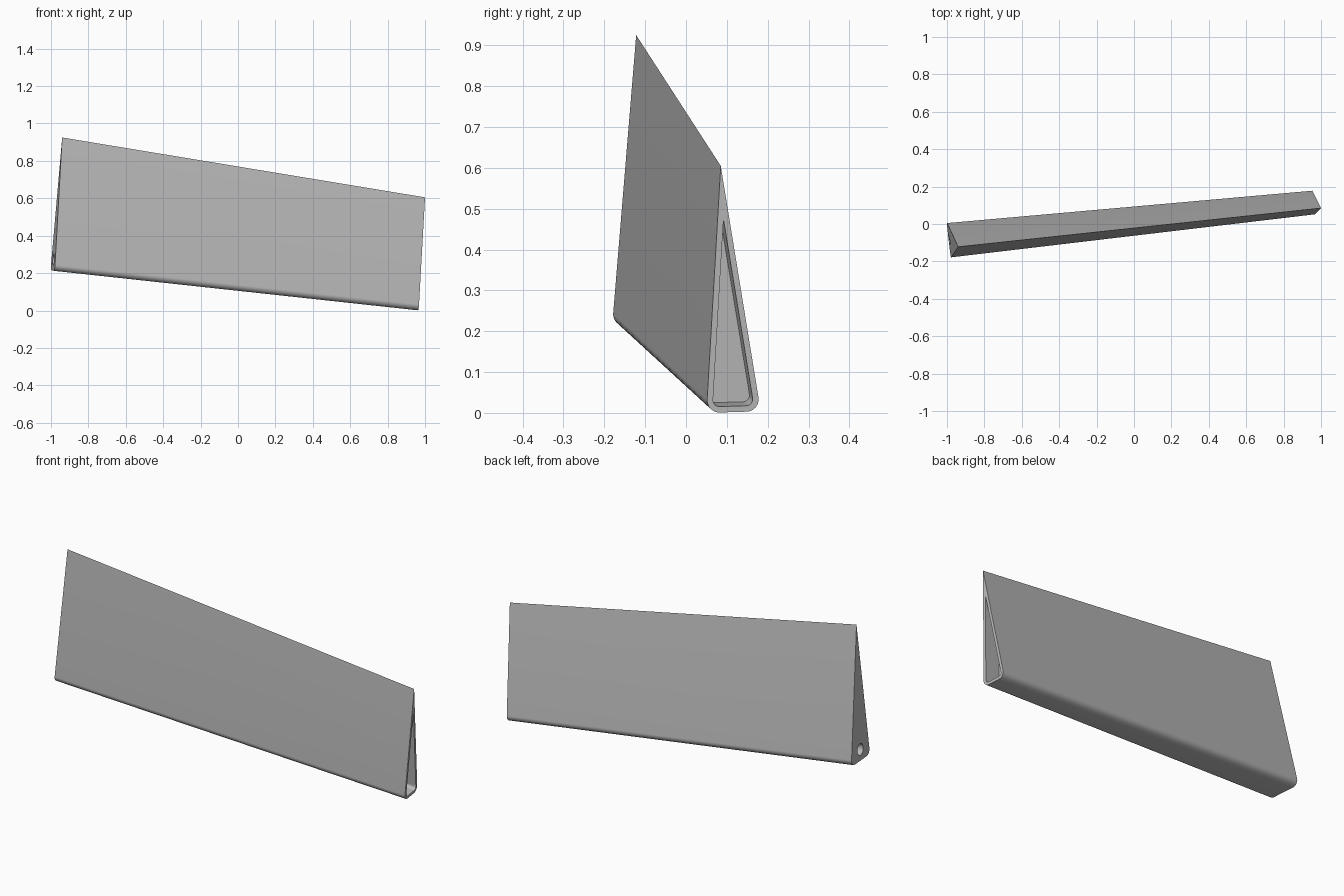
import bpy, bmesh
from mathutils import Vector

default = bpy.data.objects.get("Cube")
if default:
    bpy.data.objects.remove(default, do_unlink=True)

# Single grey material
grey = bpy.data.materials.new("plain grey")
grey.use_nodes = True
colour = (0.5, 0.5, 0.5, 1)
grey.diffuse_color = colour
grey.node_tree.nodes["Principled BSDF"].inputs["Base Color"].default_value = colour

# Corners of each end section: apex, front bottom, back bottom
tall_end = [Vector(p) for p in ((-0.94, -0.122, 0.925), (-0.98, -0.181, 0.211), (-1.002, 0.011, 0.217))]
short_end = [Vector(p) for p in ((1.0, 0.085, 0.605), (0.966, 0.05, 0.0), (0.951, 0.183, 0.004))]


def inset(tri, distance):
    """Shrink a triangle evenly from all three sides."""
    result = []
    for i, p in enumerate(tri):
        a = (tri[i - 1] - p).normalized()
        b = (tri[(i + 1) % 3] - p).normalized()
        half = a.angle(b) / 2
        from math import sin
        result.append(p + (a + b).normalized() * distance / sin(half))
    return result


def fillet(p, before, after, radius, steps=8):
    """Points of a circular arc rounding the corner p."""
    from math import sin, tan
    a, b = (before - p).normalized(), (after - p).normalized()
    half = a.angle(b) / 2
    centre = p + (a + b).normalized() * radius / sin(half)
    start = p + a * radius / tan(half) - centre
    end = p + b * radius / tan(half) - centre
    return [centre + start.lerp(end, k / steps).normalized() * radius
            for k in range(steps + 1)]


def ring(bm, tri, radius):
    """Triangle with a sharp apex and two rounded bottom corners."""
    apex, front, back = tri
    points = [apex] + fillet(front, apex, back, radius) + fillet(back, front, apex, radius)
    return [bm.verts.new(p) for p in points]


def bridge(bm, first, second):
    n = len(first)
    for i in range(n):
        j = (i + 1) % n
        bm.faces.new((first[i], first[j], second[j], second[i]))


# Tapered wedge body with a shallow pocket in the short end
bm = bmesh.new()
pocket = inset(short_end, 0.0145)
floor = [p + (t - s) * 0.046 for p, t, s in zip(pocket, tall_end, short_end)]
rings = [ring(bm, tall_end, 0.03), ring(bm, short_end, 0.03),
         ring(bm, pocket, 0.016), ring(bm, floor, 0.016)]
for first, second in zip(rings, rings[1:]):
    bridge(bm, first, second)
bm.faces.new(rings[0])
bm.faces.new(rings[-1])
bmesh.ops.recalc_face_normals(bm, faces=bm.faces)
mesh = bpy.data.meshes.new("wedge_body")
bm.to_mesh(mesh)
bm.free()
body = bpy.data.objects.new("wedge_body", mesh)
bpy.context.collection.objects.link(body)
mesh.materials.append(grey)

# Round blind hole near the bottom of the tall end
apex, front, back = tall_end
base = (front + back) / 2
axis = (front - apex).cross(back - apex).normalized()
bpy.ops.mesh.primitive_cylinder_add(vertices=32, radius=0.03, depth=0.24,
                                    location=base + (apex - base).normalized() * 0.058)
cutter = bpy.context.object
cutter.name = "hole_cutter"
cutter.rotation_euler = axis.to_track_quat("Z", "Y").to_euler()
cutter.hide_render = True
cutter.data.materials.append(grey)

bpy.ops.object.select_all(action="DESELECT")
body.select_set(True)
bpy.context.view_layer.objects.active = body
cut = body.modifiers.new("hole", "BOOLEAN")
cut.operation = "DIFFERENCE"
cut.solver = "EXACT"
cut.object = cutter
bpy.ops.object.modifier_apply(modifier=cut.name)
bpy.data.objects.remove(cutter, do_unlink=True)
bpy.ops.object.shade_smooth_by_angle()
